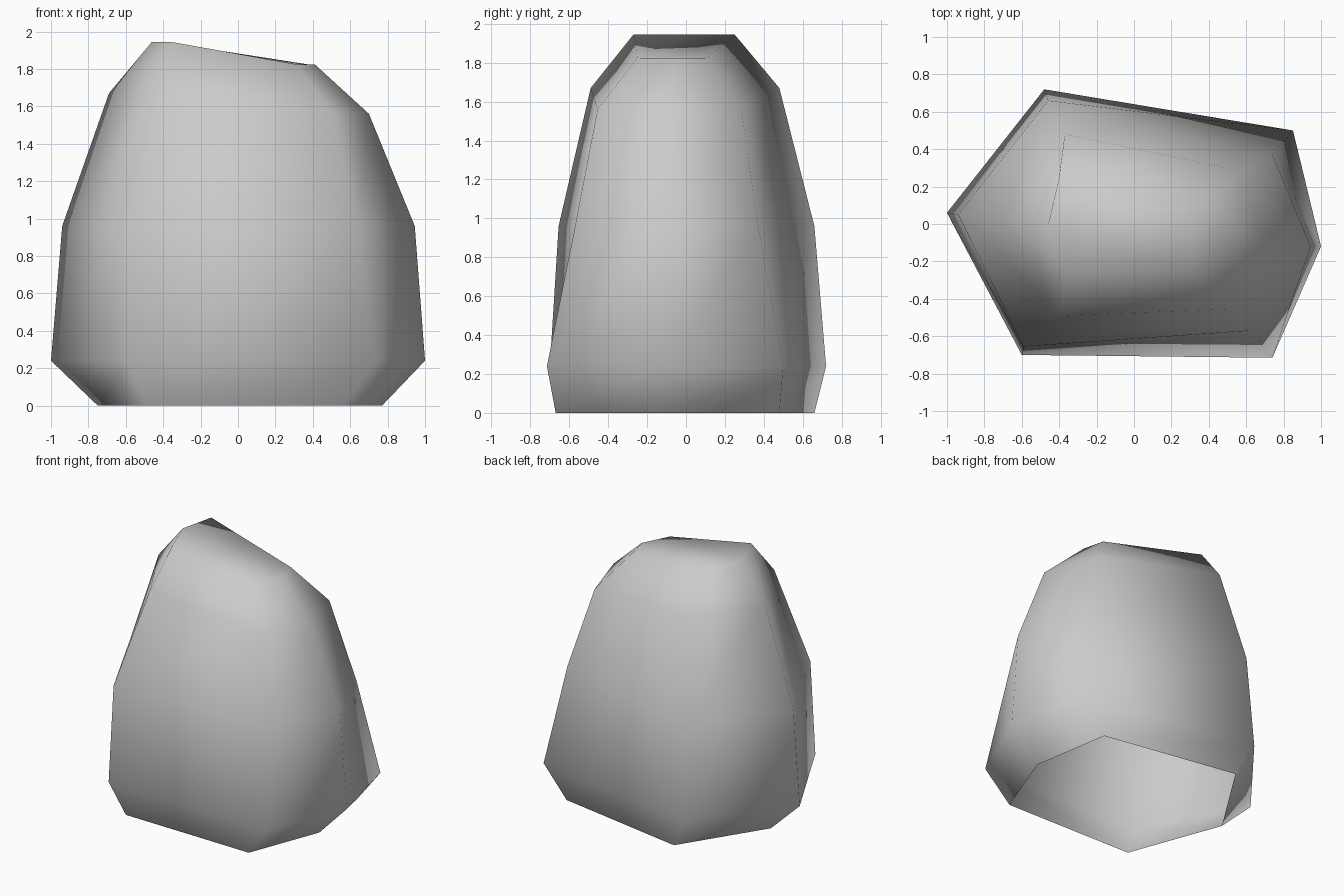
import bpy
import bmesh

cube = bpy.data.objects.get("Cube")
if cube:
    bpy.data.objects.remove(cube, do_unlink=True)

# Six-sided cross-sections from the ground up: (left z, right z, corners).
# Corners run: left, back left, back right, right, front right, front left.
SECTIONS = [
    (0, 0, [(-.75, .05), (-.36, .66), (.67, .48), (.77, -.12), (.56, -.67), (-.49, -.65)]),
    (.24, .24, [(-1, .06), (-.48, .72), (.85, .5), (1, -.12), (.74, -.715), (-.6, -.7)]),
    (.96, .96, [(-.94, .05), (-.46, .66), (.74, .37), (.945, -.12), (.63, -.57), (-.59, -.655)]),
    (1.67, 1.56, [(-.69, .03), (-.37, .48), (.57, .285), (.7, -.13), (.51, -.455), (-.4, -.49)]),
    (1.945, 1.825, [(-.46, -.01), (-.4, .25), (.37, .11), (.41, -.05), (.31, -.25), (-.36, -.27)]),
]

# Stone colour
stone = bpy.data.materials.new("stone_grey")
stone.use_nodes = True
colour = (0.6, 0.6, 0.6, 1)
stone.diffuse_color = colour
shader = next(n for n in stone.node_tree.nodes if n.type == "BSDF_PRINCIPLED")
shader.inputs["Base Color"].default_value = colour
shader.inputs["Roughness"].default_value = 0.8

# Boulder shell, open underneath and capped on top
bm = bmesh.new()
rings = []
for z_left, z_right, corners in SECTIONS:
    rings.append([bm.verts.new((x, y, z_left if x < 0 else z_right)) for x, y in corners])
for low, high in zip(rings, rings[1:]):
    for i in range(len(low)):
        j = (i + 1) % len(low)
        bm.faces.new((low[j], low[i], high[i], high[j]))
bm.faces.new(reversed(rings[-1]))
bmesh.ops.recalc_face_normals(bm, faces=bm.faces)
for face in bm.faces:
    face.smooth = True

mesh = bpy.data.meshes.new("boulder")
bm.to_mesh(mesh)
bm.free()
mesh.materials.append(stone)
boulder = bpy.data.objects.new("boulder", mesh)
bpy.context.collection.objects.link(boulder)
